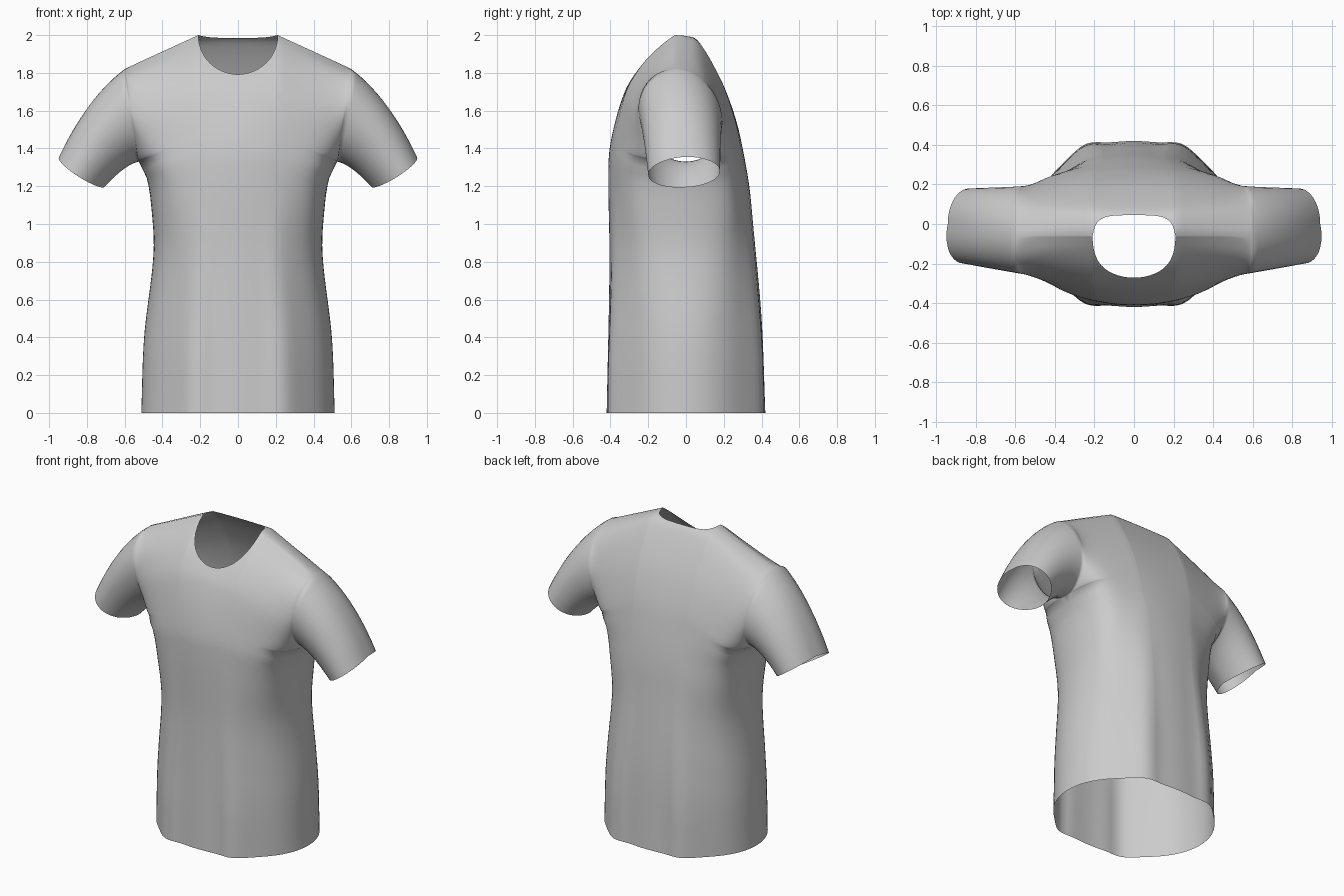
import bpy, bmesh, math
from mathutils import Vector

if "Cube" in bpy.data.objects:
    bpy.data.objects.remove(bpy.data.objects["Cube"])

NECK, SHOULDER, ARM_Z, TOP_Z = 0.21, 0.60, 1.33, 1.82
ARM_D = TOP_Z - ARM_Z          # armhole height


def curve(pts, t):
    """Smooth curve value through (t, value) points."""
    if t <= pts[0][0]:
        return pts[0][1]
    if t >= pts[-1][0]:
        return pts[-1][1]

    def slope(k):
        a, b = max(k - 1, 0), min(k + 1, len(pts) - 1)
        return (pts[b][1] - pts[a][1]) / (pts[b][0] - pts[a][0])

    for i in range(len(pts) - 1):
        (t0, v0), (t1, v1) = pts[i], pts[i + 1]
        if t <= t1:
            h = t1 - t0
            s = (t - t0) / h
            return (v0 * (1 + 2 * s) * (1 - s) ** 2 + slope(i) * h * s * (1 - s) ** 2
                    + v1 * s * s * (3 - 2 * s) + slope(i + 1) * h * s * s * (s - 1))


# Half width by height; front and back depth by distance below the shoulder
WIDTH = [(0, .512), (.4, .497), (.85, .447), (1.1, .46), (1.25, .485),
         (1.33, .525), (1.45, .545), (1.82, .60), (2, .60)]
FRONT = [(0, -.06), (.04, -.11), (.12, -.20), (.205, -.27), (.3, -.325), (.5, -.385),
         (.67, -.41), (1.2, -.405), (2, -.42)]
BACK = [(0, -.06), (.004, 0), (.015, .045), (.06, .085), (.16, .145), (.28, .205), (.45, .265),
        (.6, .30), (.8, .335), (1, .355), (1.5, .40), (2, .42)]
# Roundness of the cross section by height, and the soft side thickness
ROUND = [(0, 2.05), (.7, 2.15), (1.2, 2.1), (1.5, 1.8), (2, 1.8)]
SOFT = [(0, 0), (.05, .13), (.2, .20), (.45, .21), (.65, .16), (1, .06), (1.4, 0)]


def armhole_y(d, side):
    """Depth of the armhole / side seam edge."""
    if d >= ARM_D:
        return 0.0
    c = 1 - 2 * max(d, 0) / ARM_D
    return -.06 * (1 - d / ARM_D) + side * .22 * math.sqrt(max(0, 1 - c * c))


# Sample rows shared by the body edge and the sleeves
N_ARM = 20
ANG = [math.pi * i / N_ARM for i in range(N_ARM + 1)]
ROWS = [ARM_D * (1 - math.cos(a)) / 2 for a in ANG]
ROWS += [ARM_D + ARM_Z * i / 30 for i in range(1, 31)]

# Columns packed towards the neck corners and the side seams
half = [.35 * math.sin(math.pi / 2 * i / 12) for i in range(13)]
half += [.35 + .65 * math.sin(math.pi / 2 * i / 16) for i in range(1, 17)]
COLS = [-u for u in reversed(half[1:])] + half


def panel_point(u, row, side):
    a = abs(u)
    xs = a * SHOULDER
    shoulder = 2.0 if xs <= NECK else 2.0 - .18 * (xs - NECK) / (SHOULDER - NECK)
    top = shoulder
    if xs < NECK:                                      # neckline cut
        r = xs / NECK
        top -= .208 * math.sqrt(max(0, 1 - r * r)) if side < 0 else .015 * (1 - r ** 4)
    z = top * (1 - row / TOP_Z)
    d = shoulder - z
    n = curve(ROUND, z)
    s = max(0, 1 - a ** n) ** (1 / n)
    mid = curve(FRONT if side < 0 else BACK, d)
    soft = side * curve(SOFT, d) - .06 * max(0, 1 - d / ARM_D)
    near = a ** 10
    edge = armhole_y(row, side) * near + soft * (1 - near)
    y = edge + (mid - edge) * s
    # boxy drape: flatter front and back towards the hem
    drape = min(1, max(0, (d - .7) / 1.0))
    y += side * .034 * drape * math.exp(-((a - .48) / .17) ** 2)
    return Vector((u * curve(WIDTH, z), y, max(z, 0)))


def add_grid(bm, grid, closed=False):
    vs = [[bm.verts.new(p) for p in line] for line in grid]
    for a, b in zip(vs, vs[1:]):
        m = len(a)
        for j in range(m if closed else m - 1):
            k = (j + 1) % m
            bm.faces.new((a[j], a[k], b[k], b[j]))


def finish(bm, name):
    bmesh.ops.remove_doubles(bm, verts=bm.verts, dist=1e-4)
    bmesh.ops.recalc_face_normals(bm, faces=bm.faces)
    me = bpy.data.meshes.new(name)
    bm.to_mesh(me)
    bm.free()
    ob = bpy.data.objects.new(name, me)
    bpy.context.collection.objects.link(ob)
    for p in me.polygons:
        p.use_smooth = True
    return ob


# Shirt body: front and back panels sewn at the sides and shoulders
bm = bmesh.new()
for side in (-1, 1):
    add_grid(bm, [[panel_point(u, r, side) for u in COLS] for r in ROWS])


# Sleeves: armhole loop swept down to a tilted oval cuff
def sleeve_ring(t, mirror):
    ring = []
    loop = [(i, -1) for i in range(N_ARM + 1)] + [(i, 1) for i in range(N_ARM - 1, 0, -1)]
    for i, side in loop:
        c, sn = math.cos(ANG[i]), math.sin(ANG[i])
        p0 = panel_point(1, ROWS[i], side)
        front = sn if side < 0 else 0
        p1 = Vector((.826 + .117 * c + .04 * front, -.01 + .19 * side * sn + .01 * c,
                     1.275 + .081 * c - .01 * front))
        ctrl = (p0 + p1) / 2 + Vector((.004 + .024 * c, 0, .069 + .014 * c))
        p = p0 * (1 - t) ** 2 + ctrl * 2 * t * (1 - t) + p1 * t * t
        p.x *= mirror
        ring.append(p)
    return ring


for mirror in (-1, 1):
    add_grid(bm, [sleeve_ring(i / 14, mirror) for i in range(15)], closed=True)
finish(bm, "tee_shirt")
